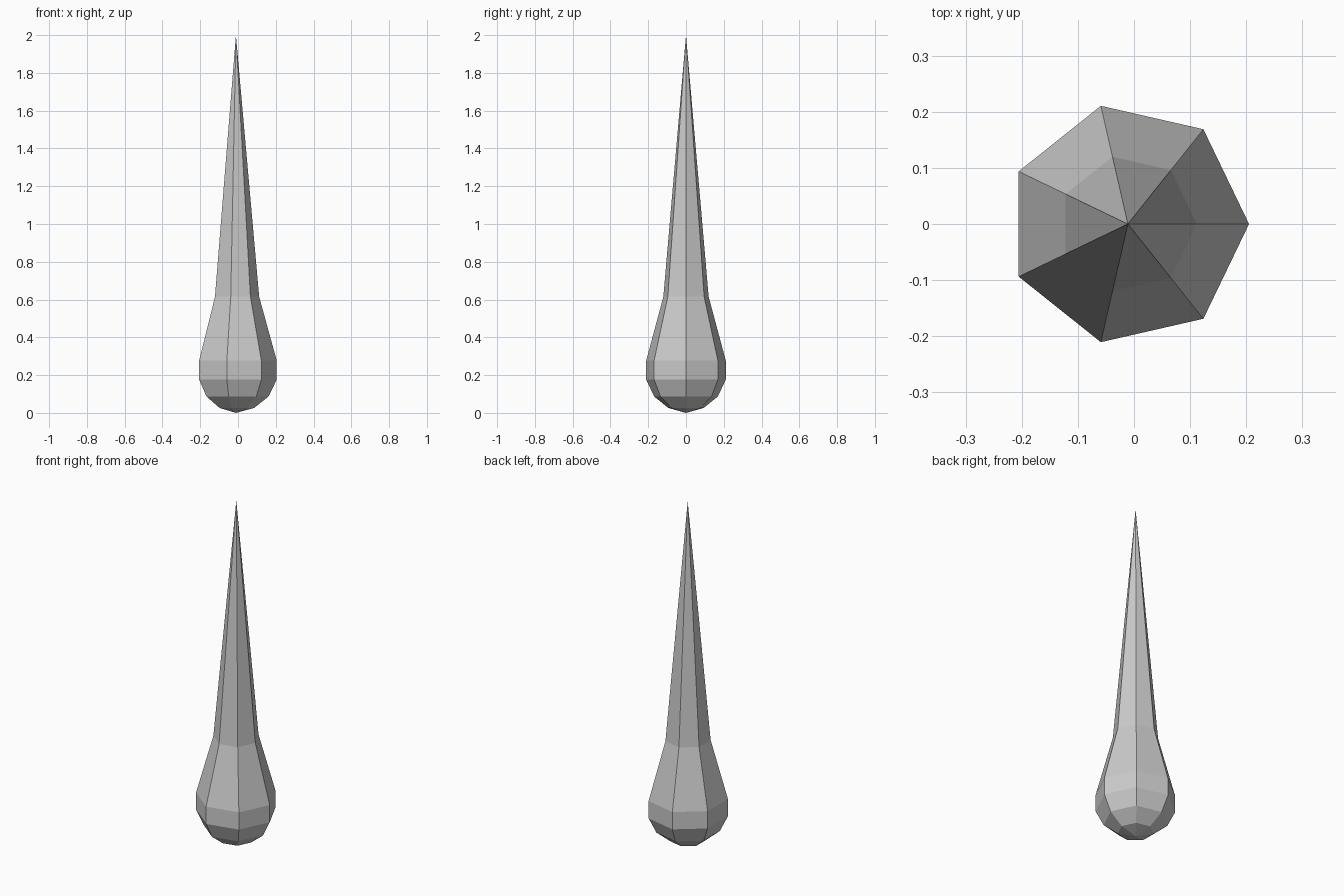
import bpy, bmesh
from math import cos, sin, tau

if "Cube" in bpy.data.objects:
    bpy.data.objects.remove(bpy.data.objects["Cube"])

SIDES = 7
AXIS_X = -0.011

# Profile rings (radius, height) between the bottom point and the tip
RINGS = [(0.096, 0.026), (0.173, 0.087), (0.216, 0.176),
         (0.216, 0.277), (0.123, 0.615)]

bm = bmesh.new()


def add_ring(radius, z):
    return [bm.verts.new((AXIS_X + radius * cos(tau * i / SIDES),
                          radius * sin(tau * i / SIDES), z))
            for i in range(SIDES)]


bottom = bm.verts.new((AXIS_X, 0, 0))
tip = bm.verts.new((AXIS_X, 0, 2))
rings = [add_ring(r, z) for r, z in RINGS]

for i in range(SIDES):
    j = (i + 1) % SIDES
    # Rounded bottom cap
    bm.faces.new((bottom, rings[0][j], rings[0][i]))
    # Bulb and neck walls
    for low, high in zip(rings, rings[1:]):
        bm.faces.new((low[i], low[j], high[j], high[i]))
    # Long pointed spike
    bm.faces.new((rings[-1][i], rings[-1][j], tip))

bmesh.ops.recalc_face_normals(bm, faces=bm.faces)
mesh = bpy.data.meshes.new("teardrop_spike")
bm.to_mesh(mesh)
bm.free()
bpy.context.collection.objects.link(bpy.data.objects.new("teardrop_spike", mesh))
